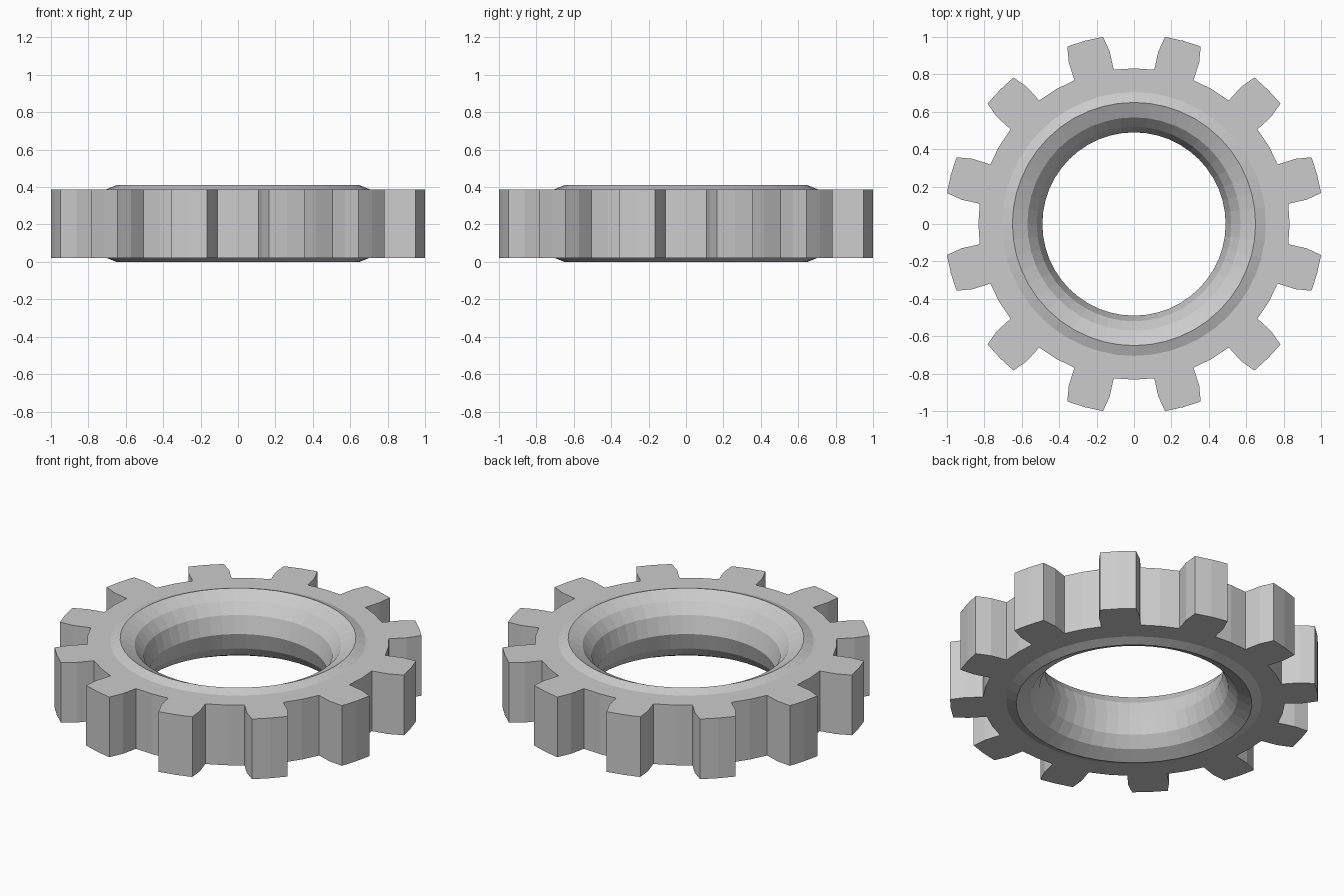
import bpy, bmesh
from math import cos, sin, radians

if "Cube" in bpy.data.objects:
    bpy.data.objects.remove(bpy.data.objects["Cube"])

SEG = 48            # four steps per tooth pitch
TEETH = 12
HEIGHT = 0.41
Z_LOW, Z_HIGH = 0.022, 0.388

bm = bmesh.new()


def vert(r, deg, z):
    a = radians(deg)
    return bm.verts.new((r * cos(a), r * sin(a), z))


# Half section: rim root, hub chamfer, lip, rounded bore; mirrored below
upper = [(0.832, Z_HIGH), (0.705, Z_HIGH), (0.65, HEIGHT),
         (0.57, 0.37), (0.52, 0.307)]
profile = upper + [(0.49, HEIGHT / 2)] + [(r, HEIGHT - z) for r, z in reversed(upper)]

# Lathed ring body, open on the outside
rings = [[vert(r, i * 360 / SEG, z) for i in range(SEG)] for r, z in profile]
for a, b in zip(rings, rings[1:]):
    for i in range(SEG):
        j = (i + 1) % SEG
        bm.faces.new((a[i], a[j], b[j], b[i]))
top, bottom = rings[0], rings[-1]

# Root walls between teeth
for i in range(SEG):
    if i % 4 in (0, 3):
        j = (i + 1) % SEG
        bm.faces.new((top[i], bottom[i], bottom[j], top[j]))

# Teeth growing from the root: (radius, half angle) of the bulge and the tip
for t in range(TEETH):
    mid = 15 + 30 * t
    ids = [4 * t + 1, 4 * t + 2, 4 * t + 3]
    levels = [([top[i] for i in ids], [bottom[i] for i in ids])]
    for r, half in ((0.93, 7.0), (1.014, 5.6)):
        levels.append(tuple([vert(r, mid + s * half, z) for s in (-1, 0, 1)]
                            for z in (Z_HIGH, Z_LOW)))
    for (t0, b0), (t1, b1) in zip(levels, levels[1:]):
        for k in (0, 1):
            bm.faces.new((t0[k], t1[k], t1[k + 1], t0[k + 1]))
            bm.faces.new((b0[k], b0[k + 1], b1[k + 1], b1[k]))
        for k in (0, 2):
            bm.faces.new((t0[k], b0[k], b1[k], t1[k]))
    tip_t, tip_b = levels[-1]
    for k in (0, 1):
        bm.faces.new((tip_t[k], tip_b[k], tip_b[k + 1], tip_t[k + 1]))

bmesh.ops.recalc_face_normals(bm, faces=bm.faces)
mesh = bpy.data.meshes.new("gear_ring")
bm.to_mesh(mesh)
bm.free()
gear = bpy.data.objects.new("gear_ring", mesh)
bpy.context.collection.objects.link(gear)
